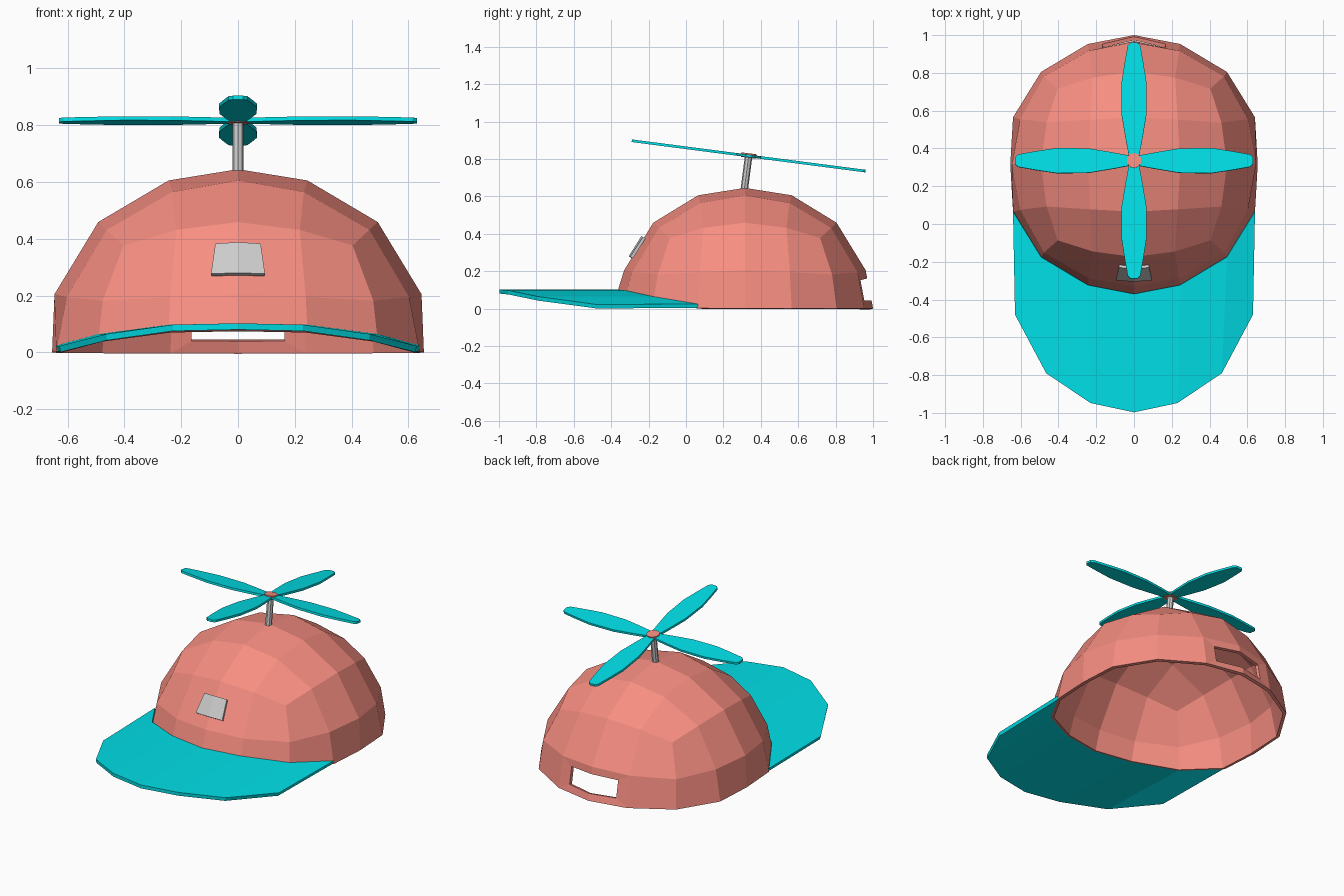
import bpy, bmesh, math
from mathutils import Matrix, Vector

if "Cube" in bpy.data.objects:
    bpy.data.objects.remove(bpy.data.objects["Cube"])


def material(name, rgb):
    m = bpy.data.materials.new(name)
    m.diffuse_color = (*rgb, 1)
    m.use_nodes = True
    m.node_tree.nodes["Principled BSDF"].inputs["Base Color"].default_value = m.diffuse_color
    return m


PINK = material("salmon", (0.93, 0.27, 0.22))
TEAL = material("turquoise", (0.0, 0.74, 0.80))


def make_object(name, bm, mat=None, thickness=0, offset=-1):
    bmesh.ops.recalc_face_normals(bm, faces=bm.faces)
    mesh = bpy.data.meshes.new(name)
    bm.to_mesh(mesh)
    bm.free()
    ob = bpy.data.objects.new(name, mesh)
    bpy.context.collection.objects.link(ob)
    if mat:
        mesh.materials.append(mat)
    if thickness:
        mod = ob.modifiers.new("thickness", 'SOLIDIFY')
        mod.thickness = thickness
        mod.offset = offset
    return ob


def strip(name, rows, mat, thickness):
    """Two matching rows of points joined by quads, thickened downward/inward."""
    bm = bmesh.new()
    a, b = [[bm.verts.new(p) for p in row] for row in rows]
    for i in range(len(a) - 1):
        bm.faces.new((a[i], b[i], b[i + 1], a[i + 1]))
    ob = make_object(name, bm, mat, thickness)
    if ob.data.polygons[0].normal.z < 0:
        ob.data.flip_normals()
    return ob


def mirrored(half):
    """Extend points listed from the centre outward to both sides."""
    return [(-x, y, z) for x, y, z in reversed(half[1:])] + half


# crown: subdivided cube rounded into a dome, lower half removed
bpy.ops.mesh.primitive_cube_add(size=2)
cube = bpy.context.object
sub = cube.modifiers.new("round", 'SUBSURF')
sub.levels = 2
bm = bmesh.new()
bm.from_object(cube, bpy.context.evaluated_depsgraph_get())
bpy.data.objects.remove(cube)
top = max(v.co.z for v in bm.verts)
bmesh.ops.scale(bm, vec=(0.655 / top, 0.685 / top, 0.645 / top), verts=bm.verts)
bmesh.ops.delete(bm, geom=[v for v in bm.verts if v.co.z < -0.01], context='VERTS')
rim = [v for v in bm.verts if abs(v.co.z) < 0.01]
second = {e.other_vert(v) for v in rim for e in v.link_edges} - set(rim)
for v in bm.verts:
    x, y, z = v.co
    v.co.x *= 0.94 if abs(x) < 0.33 else 1.035 if abs(x) < 0.55 else 1
    v.co.y *= 0.92 if abs(y) < 0.34 else 0.985 if abs(y) < 0.58 else 1
    v.co.z *= 0.98 if 0.35 < z < 0.55 else 1.008 if 0.55 < z < 0.63 else 1
for v in second:
    v.co = (v.co.x * (1.06 if abs(v.co.x) > 0.55 else 1.03), v.co.y * 1.012, v.co.z * 0.8)

# raised front edge, which the brim follows
inner = []
for v in sorted(rim, key=lambda v: v.co.x):
    v.co.z = 0
    if 0.58 < abs(v.co.x) < 0.64:
        v.co.x *= 1.05
    if v.co.y < -0.1:
        x = abs(v.co.x)
        v.co.z = 0.08 if x < 0.1 else 0.075 if x < 0.35 else 0.042 if x < 0.55 else 0.002
        inner.append((v.co.x, v.co.y + 0.315, v.co.z + 0.022))

# opening at the back
back = [f for f in bm.faces if f.calc_center_median().y > 0.58
        and abs(f.calc_center_median().x) < 0.2 and any(v in rim for v in f.verts)]
bmesh.ops.inset_region(bm, faces=back, thickness=0.045,
                       use_boundary=True, use_even_offset=True)
for v in {v for f in back for v in f.verts}:
    if abs(v.co.x) > 0.08:
        v.co.x = math.copysign(0.167, v.co.x)
bmesh.ops.delete(bm, geom=back, context='FACES')
bmesh.ops.translate(bm, vec=(0, 0.315, 0), verts=bm.verts)
make_object("crown", bm, PINK, 0.02)

# brim
outer = mirrored([(0, -0.997, 0.102), (0.23, -0.948, 0.097),
                  (0.465, -0.79, 0.064), (0.63, -0.48, 0.022)])
strip("brim", (inner, outer), TEAL, 0.022)

# front badge, bent over the crown
low = mirrored([(0, -0.306, 0.28), (0.095, -0.298, 0.277)])
high = mirrored([(0, -0.238, 0.388), (0.08, -0.230, 0.383)])
strip("front_badge", (high, low), None, 0.016)

# tilted propeller frame
hub_centre = Vector((0, 0.335, 0.816))
tilt = Matrix.Translation(hub_centre) @ Matrix.Rotation(math.radians(-7.4), 4, 'X')


def cylinder(name, radius, z0, z1, sides, mat=None):
    bm = bmesh.new()
    bmesh.ops.create_cone(bm, cap_ends=True, segments=sides, radius1=radius,
                          radius2=radius, depth=z1 - z0,
                          matrix=tilt @ Matrix.Translation((0, 0, (z0 + z1) / 2)))
    return make_object(name, bm, mat)


cylinder("propeller_post", 0.02, -0.19, 0.0, 8)
cylinder("propeller_hub", 0.04, -0.010, 0.014, 10, PINK)

# four blades
half = [(0.03, 0.028), (0.12, 0.045), (0.24, 0.065), (0.41, 0.067),
        (0.52, 0.05), (0.615, 0.033), (0.63, 0.018)]
outline = half + [(r, -w) for r, w in reversed(half)]
for i in range(4):
    bm = bmesh.new()
    bm.faces.new([bm.verts.new((r, w, 0)) for r, w in outline])
    bm.transform(tilt @ Matrix.Rotation(i * math.pi / 2, 4, 'Z'))
    make_object(f"propeller_blade_{i + 1}", bm, TEAL, 0.014, 0)
